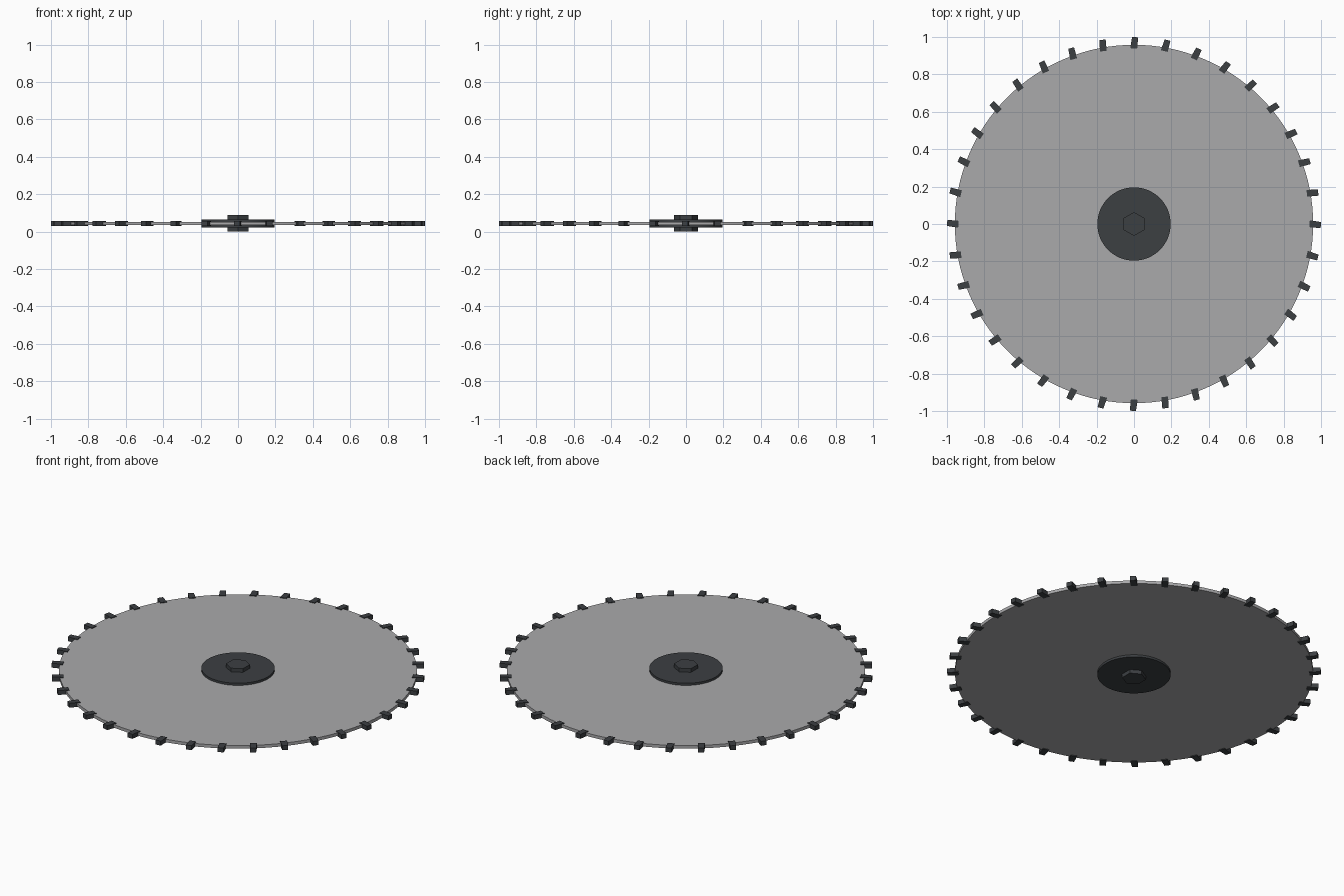
import bpy, bmesh, math

if "Cube" in bpy.data.objects:
    bpy.data.objects.remove(bpy.data.objects["Cube"])

ZC = 0.044  # mid-plane of the blade
TEETH = 36


def material(name, c):
    m = bpy.data.materials.new(name)
    m.diffuse_color = (c[0], c[1], c[2], 1)
    m.use_nodes = True
    m.node_tree.nodes["Principled BSDF"].inputs["Base Color"].default_value = m.diffuse_color
    return m


steel = material("steel", (0.40, 0.40, 0.41))
dark = material("dark_steel", (0.045, 0.05, 0.055))


def disc(name, radius, z0, z1, sides, mat, turn=0.0):
    bpy.ops.mesh.primitive_cylinder_add(vertices=sides, radius=radius, depth=z1 - z0,
                                        location=(0, 0, (z0 + z1) / 2), rotation=(0, 0, turn))
    o = bpy.context.object
    o.name = name
    o.data.materials.append(mat)
    if sides > 6:
        bpy.ops.object.shade_smooth_by_angle()
    return o


# Blade plate
disc("blade", 0.958, ZC - 0.009, ZC + 0.009, 128, steel)

# Clamping flanges and hex nuts, mirrored about the blade
for side, s in (("upper", 1), ("lower", -1)):
    a, b = sorted((ZC + s * 0.009, ZC + s * 0.022))
    disc(side + "_flange", 0.196, a, b, 64, dark)
    a, b = sorted((ZC + s * 0.022, ZC + s * 0.044))
    disc(side + "_hex_nut", 0.064, a, b, 6, dark)

# Carbide tips: (radial, tangential) profile, repeated around the rim
tip = [(0.937, -0.017), (0.998, -0.022), (1.0, 0.010), (0.940, 0.020)]
bm = bmesh.new()
for i in range(TEETH):
    t = 2 * math.pi * i / TEETH
    c, s = math.cos(t), math.sin(t)
    verts = [bm.verts.new((r * c - u * s, r * s + u * c, ZC - 0.013)) for r, u in tip]
    face = bm.faces.new(verts)
    ext = bmesh.ops.extrude_face_region(bm, geom=[face])
    bmesh.ops.translate(bm, vec=(0, 0, 0.026),
                        verts=[g for g in ext["geom"] if isinstance(g, bmesh.types.BMVert)])
bmesh.ops.recalc_face_normals(bm, faces=bm.faces)
mesh = bpy.data.meshes.new("cutting_teeth")
bm.to_mesh(mesh)
bm.free()
mesh.materials.append(dark)
bpy.context.collection.objects.link(bpy.data.objects.new("cutting_teeth", mesh))
